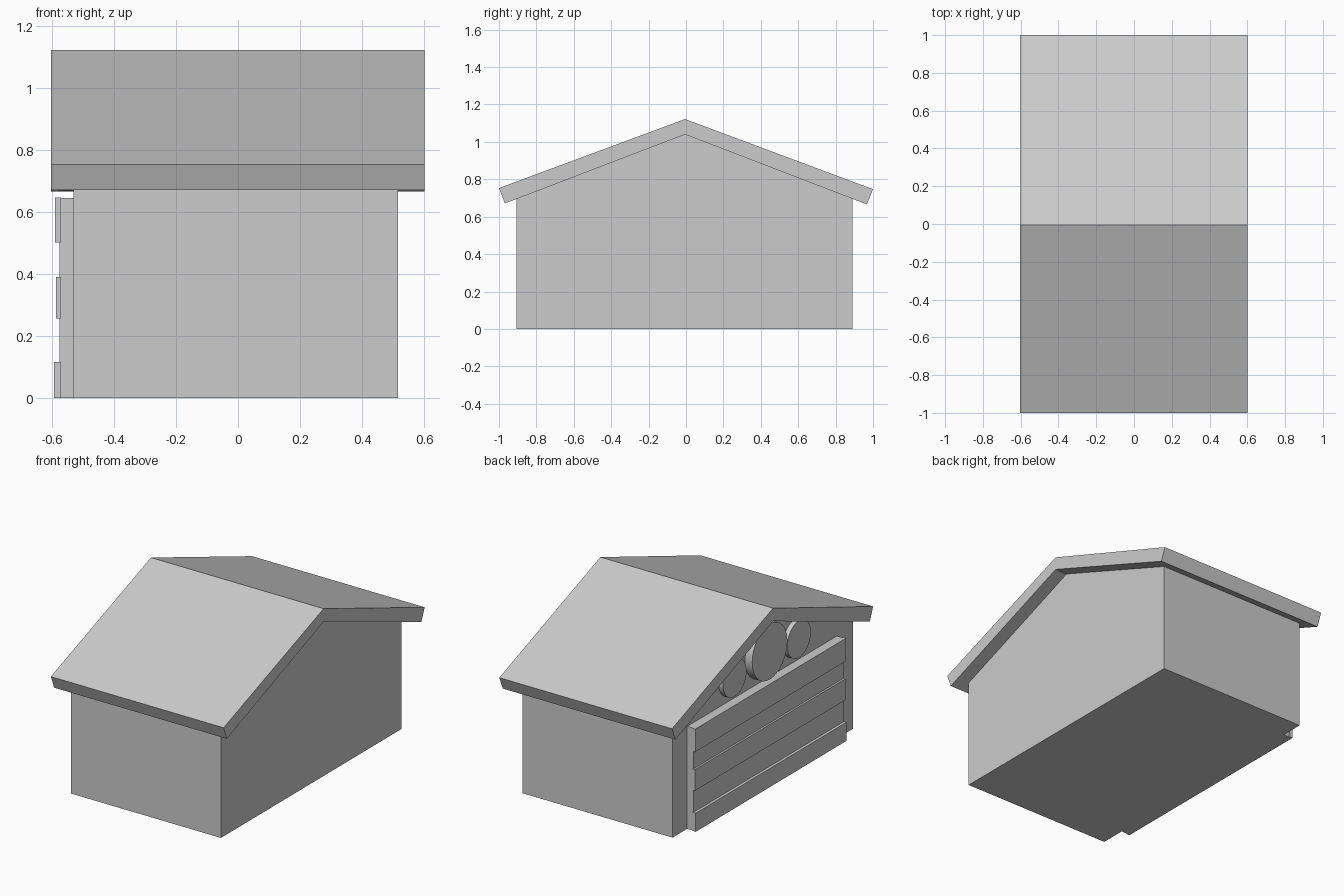
import bpy, bmesh, math
from mathutils import Matrix

if "Cube" in bpy.data.objects:
    bpy.data.objects.remove(bpy.data.objects["Cube"])


def finish(name, bm):
    bmesh.ops.recalc_face_normals(bm, faces=bm.faces)
    mesh = bpy.data.meshes.new(name)
    bm.to_mesh(mesh)
    bm.free()
    obj = bpy.data.objects.new(name, mesh)
    bpy.context.collection.objects.link(obj)
    return obj


def extrude_yz(name, profile, x0, x1):
    """Extrude a (y, z) outline along x."""
    bm = bmesh.new()
    face = bm.faces.new([bm.verts.new((x0, y, z)) for y, z in profile])
    out = bmesh.ops.extrude_face_region(bm, geom=[face])
    verts = [v for v in out["geom"] if isinstance(v, bmesh.types.BMVert)]
    bmesh.ops.translate(bm, verts=verts, vec=(x1 - x0, 0, 0))
    return finish(name, bm)


def slab(name, x0, x1, half_y, z0, z1):
    return extrude_yz(name, [(-half_y, z0), (half_y, z0), (half_y, z1), (-half_y, z1)], x0, x1)


def disc(name, y, z, radius, x0, x1):
    bm = bmesh.new()
    place = Matrix.Translation(((x0 + x1) / 2, y, z)) @ Matrix.Rotation(math.pi / 2, 4, 'Y')
    bmesh.ops.create_cone(bm, cap_ends=True, segments=32, radius1=radius,
                          radius2=radius, depth=abs(x1 - x0), matrix=place)
    obj = finish(name, bm)
    bpy.ops.object.select_all(action='DESELECT')
    obj.select_set(True)
    bpy.context.view_layer.objects.active = obj
    bpy.ops.object.shade_smooth_by_angle()


# Gabled walls and floor
WALL = -0.53
extrude_yz("house_body", [(-0.905, 0), (0.89, 0), (0.89, 0.70), (-0.005, 1.04), (-0.905, 0.70)],
           WALL, 0.515)

# Overhanging pitched roof
extrude_yz("roof", [(-1.0, 0.753), (-0.968, 0.671), (-0.005, 1.04), (0.967, 0.666),
                    (1.0, 0.747), (-0.005, 1.122)], -0.603, 0.6)

# Wide door with three raised boards
slab("door_panel", WALL + 0.005, -0.575, 0.745, 0, 0.645)
for i, (z0, z1, x) in enumerate([(0, 0.117, -0.593), (0.256, 0.39, -0.587), (0.502, 0.646, -0.59)]):
    slab(f"door_board_{i + 1}", -0.57, x, 0.75, z0, z1)

# Round gable ornaments
disc("gable_disc_middle", -0.005, 0.842, 0.175, WALL + 0.005, -0.58)
for side, y in (("front", -0.325), ("back", 0.315)):
    disc(f"gable_disc_{side}", y, 0.793, 0.117, WALL + 0.005, -0.56)
